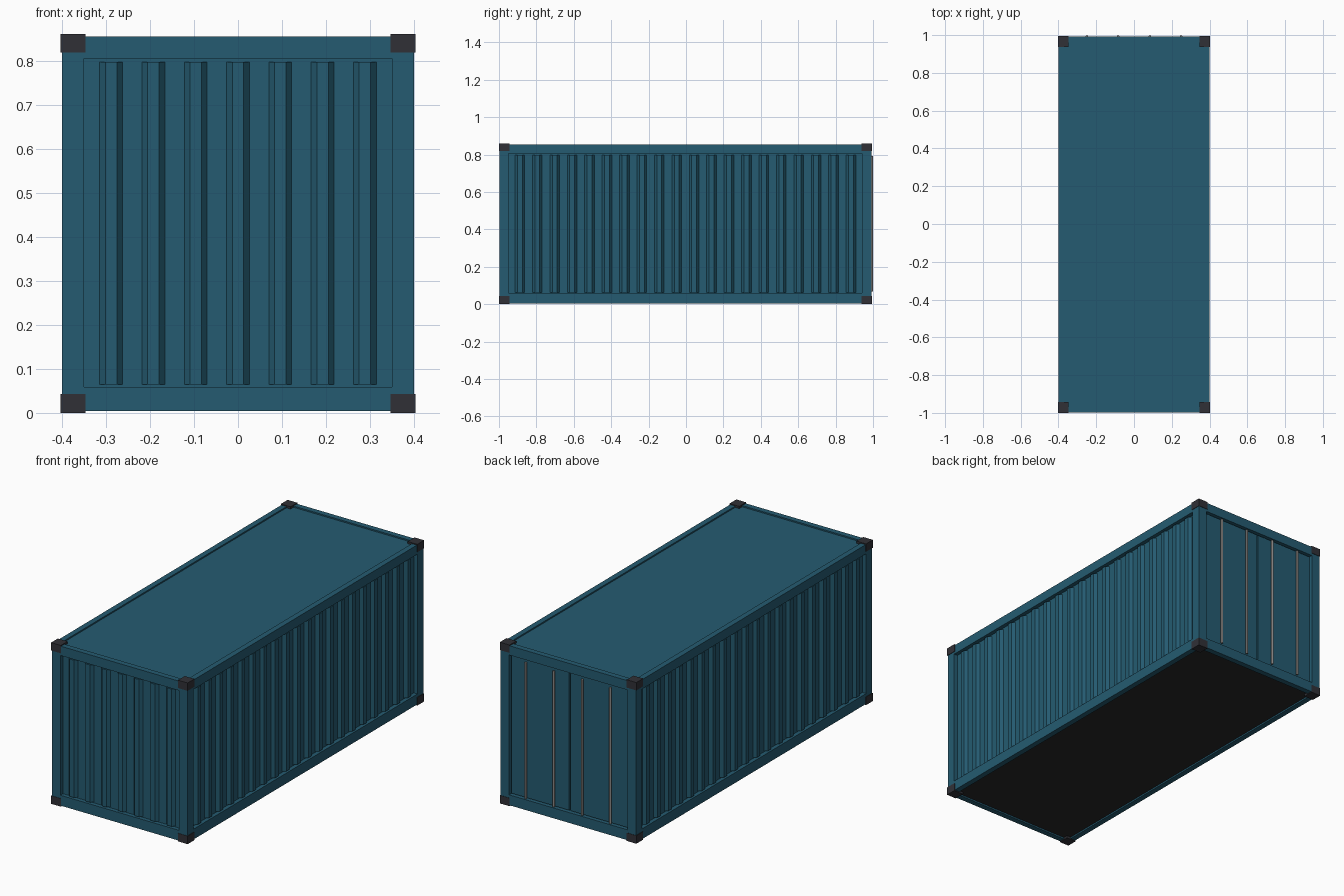
import bpy, bmesh
from mathutils import Matrix
from math import pi

if "Cube" in bpy.data.objects:
    bpy.data.objects.remove(bpy.data.objects["Cube"])


def material(name, rgb, rough=0.6):
    m = bpy.data.materials.new(name)
    m.use_nodes = True
    m.diffuse_color = (*rgb, 1)
    node = m.node_tree.nodes["Principled BSDF"]
    node.inputs["Base Color"].default_value = (*rgb, 1)
    node.inputs["Roughness"].default_value = rough
    return m


BLUE = material("blue paint", (0.018, 0.105, 0.165))
DARK = material("dark steel", (0.03, 0.03, 0.037))
FLOOR = material("floor black", (0.02, 0.02, 0.022))
BAR = material("bare steel", (0.45, 0.42, 0.40), 0.4)


def finish(name, bm, mat):
    bmesh.ops.recalc_face_normals(bm, faces=bm.faces)
    mesh = bpy.data.meshes.new(name)
    bm.to_mesh(mesh)
    bm.free()
    mesh.materials.append(mat)
    ob = bpy.data.objects.new(name, mesh)
    bpy.context.collection.objects.link(ob)
    return ob


def boxes(name, mat, spans):
    """One object from boxes given as (x0, x1, y0, y1, z0, z1)."""
    bm = bmesh.new()
    for x0, x1, y0, y1, z0, z1 in spans:
        mid = Matrix.Translation(((x0 + x1) / 2, (y0 + y1) / 2, (z0 + z1) / 2))
        size = Matrix.Diagonal((x1 - x0, y1 - y0, z1 - z0, 1))
        bmesh.ops.create_cube(bm, size=1, matrix=mid @ size)
    return finish(name, bm, mat)


def span(side, outer, thick):
    """Range of a part lying just inside +outer or -outer."""
    return (outer - thick, outer) if side > 0 else (-outer, thick - outer)


def ribs(name, count, pitch, width, depth, matrix):
    """Vertical trapezoid ribs along local x, standing out towards local -y."""
    bm = bmesh.new()
    for i in range(count):
        c = (i - (count - 1) / 2) * pitch
        w, t = width / 2, width / 4
        rings = [[bm.verts.new((c + x, y, z)) for x, y in
                  ((-w, 0), (-t, -depth), (t, -depth), (w, 0))]
                 for z in (RIB_LOW, RIB_HIGH)]
        for ring in rings:
            bm.faces.new(ring)
        for a in range(4):
            b = (a + 1) % 4
            bm.faces.new((rings[0][a], rings[0][b], rings[1][b], rings[1][a]))
    bmesh.ops.transform(bm, matrix=matrix, verts=bm.verts)
    return finish(name, bm, BLUE)


# Main sizes
HX, HY, MID = 0.4, 0.995, -0.003
LOW, HIGH = 0.004, 0.855
POST, RAIL = 0.05, 0.03
RIB_LOW, RIB_HIGH = 0.064, 0.797
SIDES = (-1, 1)


def shift(spans):
    return [(a, b, c + MID, d + MID, e, f) for a, b, c, d, e, f in spans]


# Frame: posts and rails
boxes("corner_posts", BLUE, shift(
    [(*span(sx, HX, POST), *span(sy, HY, POST), LOW, HIGH)
     for sx in SIDES for sy in SIDES]))
for label, z0, z1 in (("bottom", LOW, 0.059), ("top", 0.805, HIGH)):
    boxes(label + "_side_rails", BLUE, shift(
        [(*span(s, HX, RAIL), POST - HY, HY - POST, z0, z1) for s in SIDES]))
    boxes(label + "_end_rails", BLUE, shift(
        [(POST - HX, HX - POST, *span(s, HY, RAIL), z0, z1) for s in SIDES]))

# Corner castings
boxes("corner_castings", DARK, shift(
    [(*span(sx, 0.403, 0.057), *span(sy, 0.997, 0.057), *z)
     for sx in SIDES for sy in SIDES for z in ((0, 0.043), (0.818, 0.86))]))

# Roof and floor
boxes("roof", BLUE, shift([(-0.375, 0.375, -0.97, 0.97, 0.83, 0.848)]))
boxes("floor", FLOOR, shift([(-0.375, 0.375, -0.97, 0.97, 0.012, 0.03)]))

# Ribbed walls
WALL = 0.022
boxes("side_walls", BLUE, shift(
    [(*span(s, HX - WALL, 0.01), -0.95, 0.95, 0.05, 0.81) for s in SIDES]))
boxes("front_wall", BLUE, shift(
    [(-0.36, 0.36, -HY + WALL, -HY + WALL + 0.01, 0.05, 0.81)]))
ribs("front_ribs", 7, 0.096, 0.052, 0.016,
     Matrix.Translation((0, MID - HY + WALL, 0)))
for label, s in (("left", 1), ("right", -1)):
    place = Matrix.Translation((s * (HX - WALL), MID, 0))
    ribs(label + "_ribs", 20, 0.0932, 0.052, 0.016,
         place @ Matrix.Rotation(s * pi / 2, 4, "Z"))

# Doors with a centre gap
boxes("door_backing", DARK, shift([(-0.36, 0.36, 0.955, 0.965, 0.05, 0.81)]))
for label, s in (("left", 1), ("right", -1)):
    boxes(label + "_door", BLUE, shift(
        [(*span(s, 0.345, 0.341), 0.96, 0.982, 0.064, 0.8)]))

# Locking bars
bm = bmesh.new()
for x in (-0.25, -0.084, 0.084, 0.25):
    bmesh.ops.create_cone(
        bm, cap_ends=True, segments=12, radius1=0.006, radius2=0.006,
        depth=0.725, matrix=Matrix.Translation((x, 0.994, 0.43)))
bars = finish("locking_bars", bm, BAR)
bpy.context.view_layer.objects.active = bars
bars.select_set(True)
bpy.ops.object.shade_smooth_by_angle()
